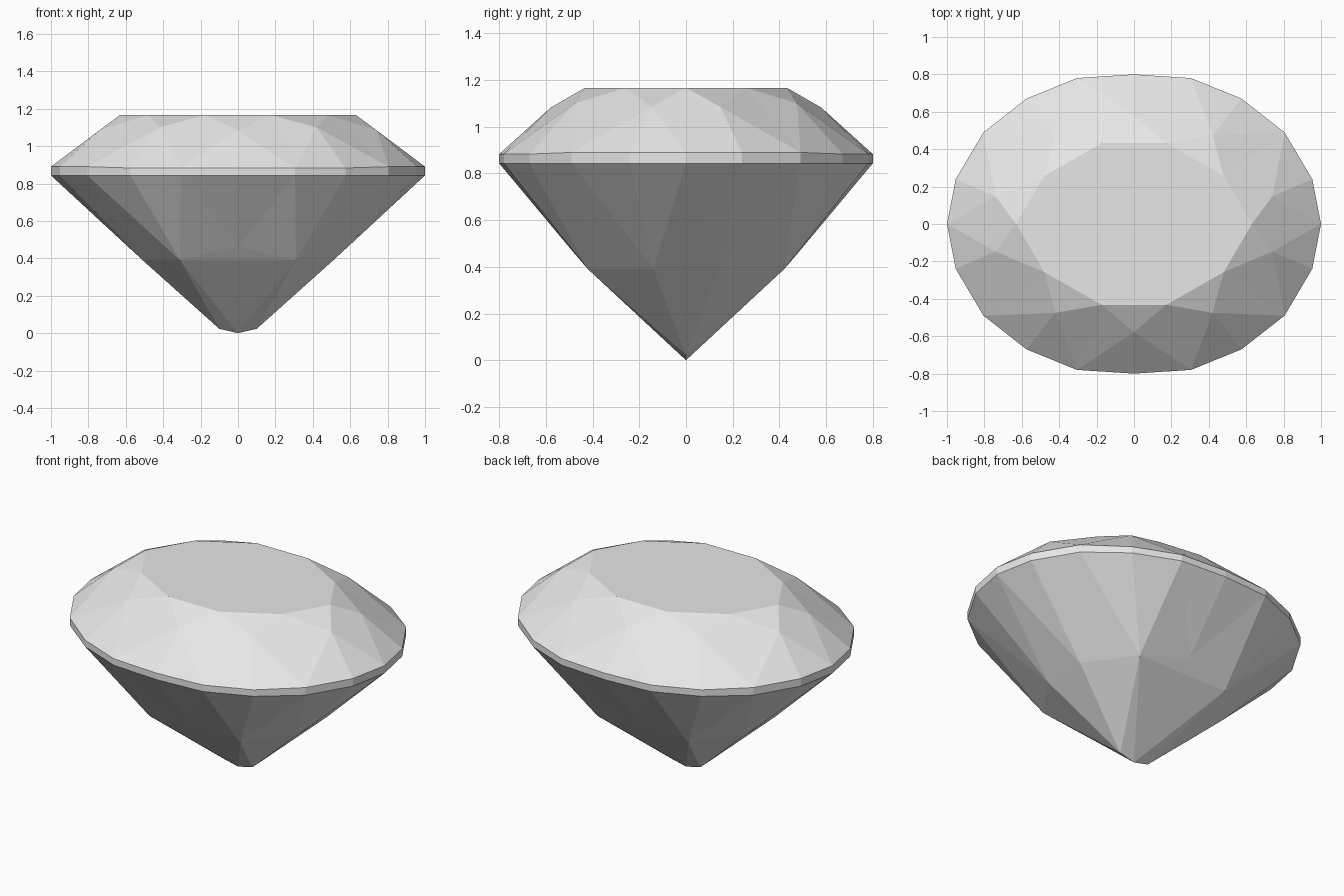
import bpy
import bmesh

cube = bpy.data.objects.get("Cube")
if cube:
    bpy.data.objects.remove(cube, do_unlink=True)

mat = bpy.data.materials.new("pale_grey")
mat.use_nodes = True
grey = (0.8, 0.8, 0.8, 1)
mat.diffuse_color = grey
mat.node_tree.nodes["Principled BSDF"].inputs["Base Color"].default_value = grey

bm = bmesh.new()


def ring(quarter):
    """Mirror the points of one quadrant into a full counter-clockwise ring."""
    half = quarter + [(-x, y, z) for x, y, z in reversed(quarter) if x > 0]
    full = half + [(x, -y, z) for x, y, z in reversed(half) if y > 0]
    return [bm.verts.new(p) for p in full]


def face(*verts):
    bm.faces.new(verts)


# Oval girdle outline: twenty sides, slightly higher at the long ends
outline = [(1, 0), (0.953, 0.24), (0.805, 0.49), (0.575, 0.67), (0.305, 0.78), (0, 0.8)]
girdle_top = ring([(x, y, 0.89 if y < 0.5 else 0.883) for x, y in outline])
girdle_low = ring([(x, y, 0.843) for x, y in outline])

# Ten-sided table, ring of star points, ring of pavilion points
table = ring([(0.63, 0, 1.167), (0.48, 0.257, 1.167), (0.173, 0.432, 1.167)])
star = ring([(0.74, 0.147, 1.085), (0.42, 0.475, 1.1), (0, 0.578, 1.083)])
pav = ring([(0.51, 0.14, 0.39), (0.31, 0.42, 0.39), (0, 0.482, 0.462)])

# Short keel along the bottom
keel_left = bm.verts.new((0.1, 0, 0.023))
keel_mid = bm.verts.new((0, 0, 0))
keel_right = bm.verts.new((-0.1, 0, 0.023))

face(*table)
for i in range(10):
    j, a, b, c = (i + 1) % 10, 2 * i, 2 * i + 1, (2 * i + 2) % 20
    # Crown: star, kite halves and upper girdle facets
    face(table[i], star[i], table[j])
    face(table[i], girdle_top[a], star[i])
    face(table[j], star[i], girdle_top[c])
    face(star[i], girdle_top[a], girdle_top[b])
    face(star[i], girdle_top[b], girdle_top[c])
    # Pavilion: lower girdle facets and main facets
    face(pav[i], girdle_low[b], girdle_low[a])
    face(pav[i], girdle_low[c], girdle_low[b])
    face(pav[i], pav[j], girdle_low[c])

for i in range(20):
    j = (i + 1) % 20
    face(girdle_low[i], girdle_low[j], girdle_top[j], girdle_top[i])

# Lower pavilion: fans to each keel end, broad facets on the long sides
for end, first in ((keel_left, 8), (keel_right, 3)):
    for i in range(first, first + 3):
        face(end, pav[(i + 1) % 10], pav[i % 10])
for p, q, r, k1, k2 in ((1, 2, 3, keel_left, keel_right), (6, 7, 8, keel_right, keel_left)):
    face(pav[p], pav[r], pav[q])
    face(pav[p], k1, keel_mid)
    face(pav[p], keel_mid, pav[r])
    face(pav[r], keel_mid, k2)

bmesh.ops.recalc_face_normals(bm, faces=bm.faces)
mesh = bpy.data.meshes.new("oval_gem")
bm.to_mesh(mesh)
bm.free()
mesh.materials.append(mat)
gem = bpy.data.objects.new("oval_gem", mesh)
bpy.context.scene.collection.objects.link(gem)
